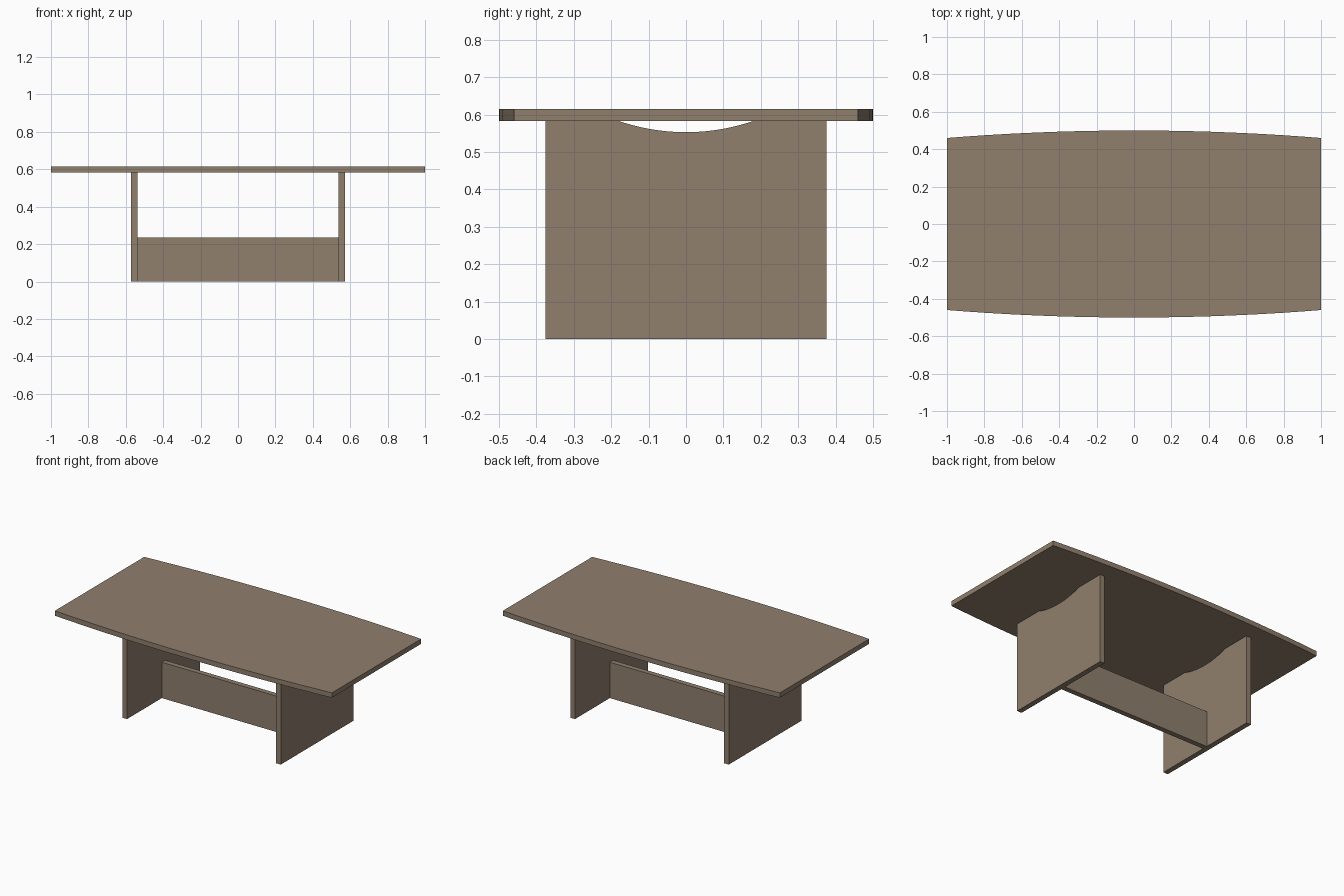
import bpy, bmesh, math

if "Cube" in bpy.data.objects:
    bpy.data.objects.remove(bpy.data.objects["Cube"])

wood = bpy.data.materials.new("brown_wood")
wood.diffuse_color = (0.28, 0.215, 0.155, 1)
wood.use_nodes = True
wood.node_tree.nodes["Principled BSDF"].inputs["Base Color"].default_value = wood.diffuse_color


def prism(name, outline, extrude):
    """Closed solid from a 3D outline swept along a vector."""
    bm = bmesh.new()
    face = bm.faces.new([bm.verts.new(p) for p in outline])
    swept = bmesh.ops.extrude_face_region(bm, geom=[face], use_keep_orig=True)
    moved = [g for g in swept["geom"] if isinstance(g, bmesh.types.BMVert)]
    bmesh.ops.translate(bm, verts=moved, vec=extrude)
    bmesh.ops.recalc_face_normals(bm, faces=bm.faces)
    mesh = bpy.data.meshes.new(name)
    bm.to_mesh(mesh)
    bm.free()
    mesh.materials.append(wood)
    obj = bpy.data.objects.new(name, mesh)
    bpy.context.collection.objects.link(obj)
    return obj


def arc(half, sag, n):
    """(position, height) along a circular arc: 0 at both ends, sag mid-way."""
    r = (half * half + sag * sag) / (2 * sag)
    a = math.asin(half / r)
    angles = [-a + 2 * a * i / n for i in range(n + 1)]
    return [(r * math.sin(t), r * math.cos(t) - (r - sag)) for t in angles]


UNDER, TOP = 0.583, 0.615

# boat-shaped table top
edge = [(x, 0.46 + h) for x, h in arc(1.0, 0.04, 20)]
prism("table_top", [(x, y, UNDER) for x, y in edge] + [(-x, -y, UNDER) for x, y in edge],
      (0, 0, TOP - UNDER))

# two end panels with a shallow scoop in the upper edge
scoop = [(y, UNDER - h) for y, h in arc(0.18, 0.03, 20)]
profile = [(-0.376, 0), (-0.376, UNDER)] + scoop + [(0.376, UNDER), (0.376, 0)]
for name, x in (("left_panel", -0.572), ("right_panel", 0.538)):
    prism(name, [(x, y, z) for y, z in profile], (0.034, 0, 0))

# low stretcher between the panels
prism("stretcher", [(-0.538, -0.017, 0), (0.538, -0.017, 0), (0.538, -0.017, 0.234), (-0.538, -0.017, 0.234)],
      (0, 0.034, 0))
